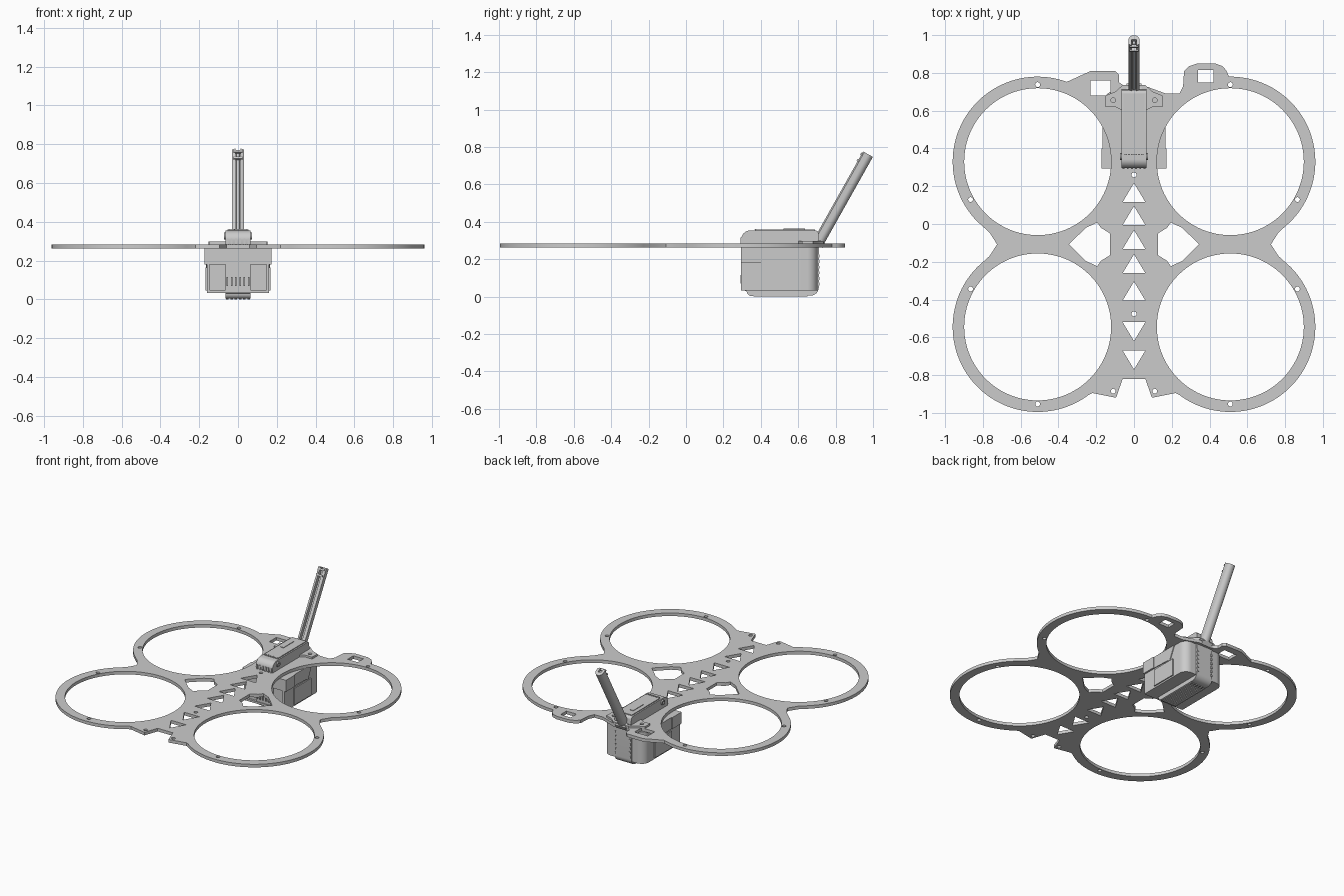
import bpy, bmesh, math
from mathutils import Matrix, Vector

mat = bpy.data.materials.new("light grey plastic")
mat.diffuse_color = (0.6, 0.6, 0.6, 1)

TOP = Matrix.Identity(4)                                                    # outline in x, y
SIDE = Matrix(((0, 0, 1, 0), (1, 0, 0, 0), (0, 1, 0, 0), (0, 0, 0, 1)))     # outline in y, z


def finish(ob, name):
    ob.name = name
    ob.data.materials.clear()
    ob.data.materials.append(mat)
    bpy.ops.object.select_all(action='DESELECT')
    ob.select_set(True)
    bpy.context.view_layer.objects.active = ob
    bpy.ops.object.shade_smooth_by_angle(angle=math.radians(32))
    return ob


def slab(name, loops, lo, hi, frame=TOP):
    """Filled outline (first loop) with holes (other loops), extruded from lo to hi."""
    cu = bpy.data.curves.new(name, 'CURVE')
    cu.dimensions = '2D'
    cu.fill_mode = 'BOTH'
    cu.extrude = (hi - lo) / 2
    for pts in loops:
        sp = cu.splines.new('POLY')
        sp.points.add(len(pts) - 1)
        for p, (a, b) in zip(sp.points, pts):
            p.co = (a, b, 0, 1)
        sp.use_cyclic_u = True
    ob = bpy.data.objects.new(name, cu)
    bpy.context.collection.objects.link(ob)
    bpy.ops.object.select_all(action='DESELECT')
    ob.select_set(True)
    bpy.context.view_layer.objects.active = ob
    bpy.ops.object.convert(target='MESH')
    ob = bpy.context.view_layer.objects.active
    ob.data.transform(frame @ Matrix.Translation((0, 0, (lo + hi) / 2)))
    bm = bmesh.new()
    bm.from_mesh(ob.data)
    bmesh.ops.remove_doubles(bm, verts=bm.verts, dist=1e-5)
    bmesh.ops.recalc_face_normals(bm, faces=bm.faces)
    bm.to_mesh(ob.data)
    bm.free()
    return finish(ob, name)


def box(name, x, y, z):
    return slab(name, [[(x[0], y[0]), (x[1], y[0]), (x[1], y[1]), (x[0], y[1])]], *z)


def arc(cx, cy, r, a0, a1, n=48):
    return [(cx + r * math.cos(math.radians(a0 + (a1 - a0) * i / n)),
             cy + r * math.sin(math.radians(a0 + (a1 - a0) * i / n))) for i in range(n + 1)]


def circle(cx, cy, r, n=16):
    return arc(cx, cy, r, 0, 360, n)[:-1]


def rect(x0, x1, y0, y1):
    return [(x0, y0), (x1, y0), (x1, y1), (x0, y1)]


def flip(pts):
    return [(-a, b) for a, b in reversed(pts)]


# --- frame plate: one outline round four rings, with all holes ---
CX, UP, LOW, R = 0.51, 0.33, -0.545, 0.45
tail = [(0.06, -0.82), (0.095, -0.92), (0.22, -0.895)]
waist = [(0.765, -0.17), (0.725, -0.1075), (0.765, -0.045)]
lower = tail + arc(CX, LOW, R, -127, 45) + waist
right = lower + arc(CX, UP, R, -45, 91) + [
    (0.49, 0.81), (0.47, 0.835), (0.43, 0.85), (0.335, 0.85), (0.29, 0.835),
    (0.265, 0.81), (0.26, 0.73), (0.24, 0.69), (0.17, 0.69), (0.06, 0.73)]
left = [(-0.05, 0.73), (-0.08, 0.75), (-0.08, 0.79), (-0.10, 0.81), (-0.23, 0.81),
        (-0.345, 0.757)] + flip(lower + arc(CX, UP, R, -45, 110))
holes = [rect(-0.23, -0.125, 0.68, 0.76), rect(0.34, 0.42, 0.75, 0.815),
         circle(0, 0.26, 0.013), circle(0, -0.476, 0.013)]
waist_hole = [(0.345, -0.107), (0.254, -0.02), (0.195, 0.008), (0.175, -0.02), (0.127, -0.05),
              (0.127, -0.165), (0.175, -0.195), (0.195, -0.224), (0.254, -0.196)]
pair = [circle(CX, UP, 0.389, 96), circle(CX, LOW, 0.389, 96), waist_hole, circle(0.11, -0.885, 0.013)]
# screw holes in the ring rims
for cy, a in ((UP, 90), (UP, -29.5), (LOW, 29.5), (LOW, -90)):
    hx, hy = arc(CX, cy, 0.408, a, a, 1)[0]
    pair.append(circle(hx, hy, 0.013))
holes += pair + [flip(h) for h in pair]
for base, tip in ((0.116, 0.217), (-0.005, 0.095), (-0.132, -0.032), (-0.26, -0.16),
                  (-0.405, -0.305), (-0.52, -0.62), (-0.67, -0.77)):
    holes.append([(-0.06, base), (0.06, base), (0, tip)])
slab("frame_plate", [right + left] + holes, 0.262, 0.284)

# --- mounting bracket on top of the plate ---
half = [(0.15, 0.62), (0.152, 0.68), (0.10, 0.70), (0.06, 0.735)]
slab("mount_bracket", [[(0.06, 0.60), (0.10, 0.62)] + half + flip(half) + [(-0.10, 0.62), (-0.06, 0.60)],
                       circle(0.11, 0.655, 0.013), circle(-0.11, 0.655, 0.013)], 0.284, 0.298)

# --- lower housing: wide box with rounded back corners ---
slab("housing", [[(-0.16, 0.31), (0.16, 0.31)] + arc(0.105, 0.648, 0.055, 0, 90, 10)
                 + arc(-0.105, 0.648, 0.055, 90, 180, 10)], 0.034, 0.262)
# front rim bars, side wings and panels
box("front_rim_bottom", (-0.16, 0.16), (0.295, 0.31), (0.034, 0.048))
box("front_rim_top", (-0.172, 0.172), (0.295, 0.31), (0.18, 0.262))
for s, side in ((-1, "left"), (1, "right")):
    def span(a, b):
        return sorted((s * a, s * b))
    box(side + "_front_rim", span(0.146, 0.16), (0.295, 0.31), (0.048, 0.18))
    slab(side + "_wing", [[(0.295, 0.18), (0.40, 0.18), (0.40, 0.262), (0.295, 0.262)]],
         *span(0.155, 0.172), SIDE)
    slab(side + "_slope", [[(0.40, 0.18), (0.54, 0.175), (0.555, 0.165), (0.60, 0.262), (0.40, 0.262)]],
         *span(0.155, 0.166), SIDE)
    slab(side + "_panel", [rect(0.40, 0.59, 0.045, 0.165)], *span(0.157, 0.168), SIDE)
    # hinge pin on the top cover
    slab(side + "_hinge_pin", [circle(0.357, 0.326, 0.018, 20), circle(0.357, 0.326, 0.009, 12)],
         *span(0.06, 0.073), SIDE)

# --- central core running through the plate ---
slab("core", [[(0.30, 0.10), (0.30, 0.035)] + arc(0.35, 0.03, 0.026, 180, 270, 6)
              + arc(0.665, 0.05, 0.045, 270, 360, 8) + [(0.71, 0.29), (0.30, 0.29)]],
     -0.065, 0.065, SIDE)
# --- top cover with rounded nose ---
slab("top_cover", [[(0.30, 0.284), (0.70, 0.284), (0.712, 0.30)] + arc(0.69, 0.334, 0.02, 0, 90, 6)
                   + arc(0.343, 0.307, 0.047, 90, 180, 10)], -0.065, 0.065, SIDE)
box("cover_ridge", (-0.055, 0.055), (0.37, 0.69), (0.35, 0.36))
box("cover_slide", (-0.028, -0.004), (0.52, 0.635), (0.36, 0.364))
for i in range(6):
    x = -0.055 + i * 0.022
    # cooling comb at the nose, front teeth, bottom ribs, top vents, back vents
    box("nose_fin", (x - 0.005, x + 0.005), (0.292, 0.34), (0.284, 0.315))
    box("front_tooth", (x - 0.004, x + 0.004), (0.292, 0.30), (0.07, 0.115))
    box("bottom_rib", (x - 0.006, x + 0.006), (0.36, 0.65), (0.0, 0.006))
    box("top_vent", (x * 0.8 - 0.006, x * 0.8 + 0.006), (0.365, 0.377), (0.358, 0.363))
    box("back_vent", (-0.062, -0.05), (0.705, 0.714), (0.06 + i * 0.03, 0.075 + i * 0.03))
    box("back_vent", (0.05, 0.062), (0.705, 0.714), (0.06 + i * 0.03, 0.075 + i * 0.03))

# --- tilted antenna tube: grooved channel with a rod inside ---
d = Vector((0, 0.49, 0.872)).normalized()
n = Vector((0, d.z, -d.y))
TILT = Matrix(((1, n.x, d.x, 0), (0, n.y, d.y, 0.705), (0, n.z, d.z, 0.285), (0, 0, 0, 1)))
tube = arc(0, 0, 0.03, 0, 180, 20) + [(-0.03, -0.022), (-0.016, -0.03), (-0.012, -0.03),
                                      (-0.012, 0.004), (0.012, 0.004), (0.012, -0.03),
                                      (0.016, -0.03), (0.03, -0.022)]
slab("antenna_channel", [tube], 0.0, 0.547, TILT)
slab("antenna_rod", [circle(0, -0.008, 0.009, 12)], 0.0, 0.535, TILT)
for z in (0.485, 0.525):
    slab("antenna_clip", [rect(-0.024, 0.024, -0.036, -0.02)], z, z + 0.012, TILT)
slab("antenna_socket", [rect(-0.04, 0.04, -0.035, 0.034)], -0.01, 0.02, TILT)
